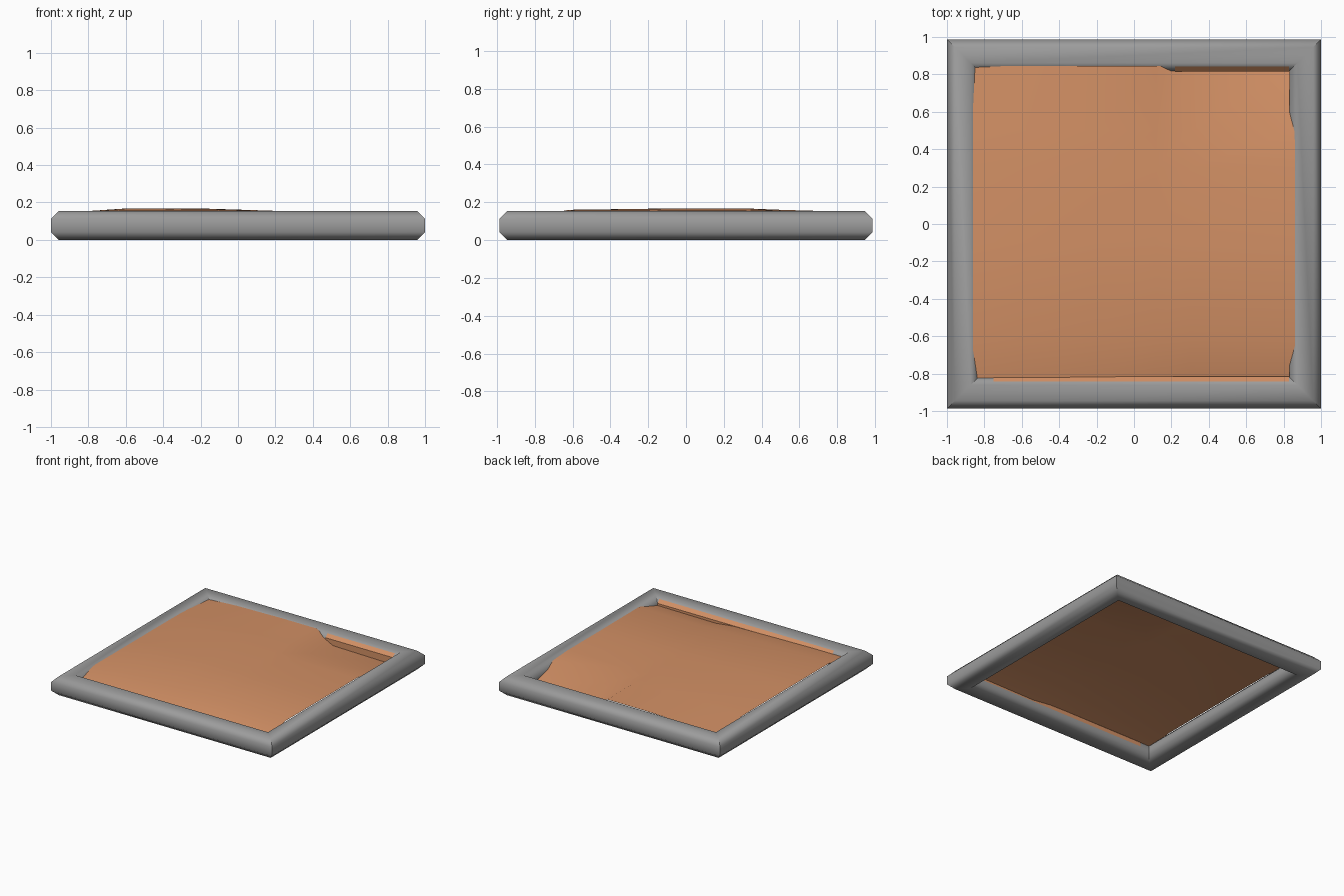
import bpy, bmesh

if "Cube" in bpy.data.objects:
    bpy.data.objects.remove(bpy.data.objects["Cube"])


def material(name, rgb):
    m = bpy.data.materials.new(name)
    m.diffuse_color = (*rgb, 1)
    m.use_nodes = True
    m.node_tree.nodes["Principled BSDF"].inputs["Base Color"].default_value = m.diffuse_color
    return m


def make(name, verts, faces, mat, angle):
    me = bpy.data.meshes.new(name)
    me.from_pydata(verts, [], faces)
    bm = bmesh.new()
    bm.from_mesh(me)
    bmesh.ops.recalc_face_normals(bm, faces=bm.faces)
    bm.to_mesh(me)
    bm.free()
    me.materials.append(mat)
    ob = bpy.data.objects.new(name, me)
    bpy.context.collection.objects.link(ob)
    bpy.ops.object.select_all(action='DESELECT')
    ob.select_set(True)
    bpy.context.view_layer.objects.active = ob
    bpy.ops.object.shade_smooth_by_angle(angle=angle)
    return ob


grey = material("frame grey", (0.33, 0.33, 0.33))
tan = material("fabric tan", (0.65, 0.28, 0.13))

# Frame: chamfered section (inset from outer edge, height) swept round a mitred rectangle
H, W, C = 0.155, 0.168, 0.042
section = [(0, C), (0, H - C), (C, H), (W - C, H),
           (W, H - C), (W, C), (W - C, 0), (C, 0)]
corners = [(-1, -1), (1, -1), (1, 1), (-1, 1)]
n = len(section)
verts = [(sx * (1 - d), sy * (0.987 - d), z) for sx, sy in corners for d, z in section]
faces = [(i * n + j, i * n + (j + 1) % n,
          (i + 1) % 4 * n + (j + 1) % n, (i + 1) % 4 * n + j)
         for i in range(4) for j in range(n)]
make("frame", verts, faces, grey, 0.9)

# Fabric panel: sagging sheet, low along the front and at the back right corner
xs = [-0.862, -0.6, -0.2, 0.12, 0.3, 0.86]
ys = [-0.84, -0.62, -0.1, 0.3, 0.5, 0.845]
heights = [
    [.115, .115, .110, .105, .085, .09],
    [.150, .160, .160, .155, .150, .150],
    [.150, .167, .166, .158, .152, .148],
    [.150, .168, .168, .158, .150, .148],
    [.148, .160, .160, .155, .125, .138],
    [.130, .143, .150, .150, .060, .050],
]
nx = len(xs)
verts = [(x, y, heights[j][i]) for j, y in enumerate(ys) for i, x in enumerate(xs)]
faces = [(j * nx + i, j * nx + i + 1, (j + 1) * nx + i + 1, (j + 1) * nx + i)
         for j in range(len(ys) - 1) for i in range(nx - 1)]
panel = make("fabric_panel", verts, faces, tan, 0.8)
# keep the sheet facing up
if panel.data.polygons[0].normal.z < 0:
    panel.data.flip_normals()

# Fabric hems turned up against the inner face of the frame
for name, y, x0, x1, z0 in (("back_hem", 0.816, 0.22, 0.83, 0.05),
                            ("front_hem", -0.816, -0.75, 0.83, 0.08)):
    t = 0.018 if y > 0 else -0.018
    v = [(x0, y, z0), (x1, y, z0), (x1, y, H - C), (x0, y, H - C),
         (x1, y + 1.4 * t, H - 0.016), (x0, y + 1.4 * t, H - 0.016)]
    make(name, v, [(0, 1, 2, 3), (3, 2, 4, 5)], tan, 0.5)
